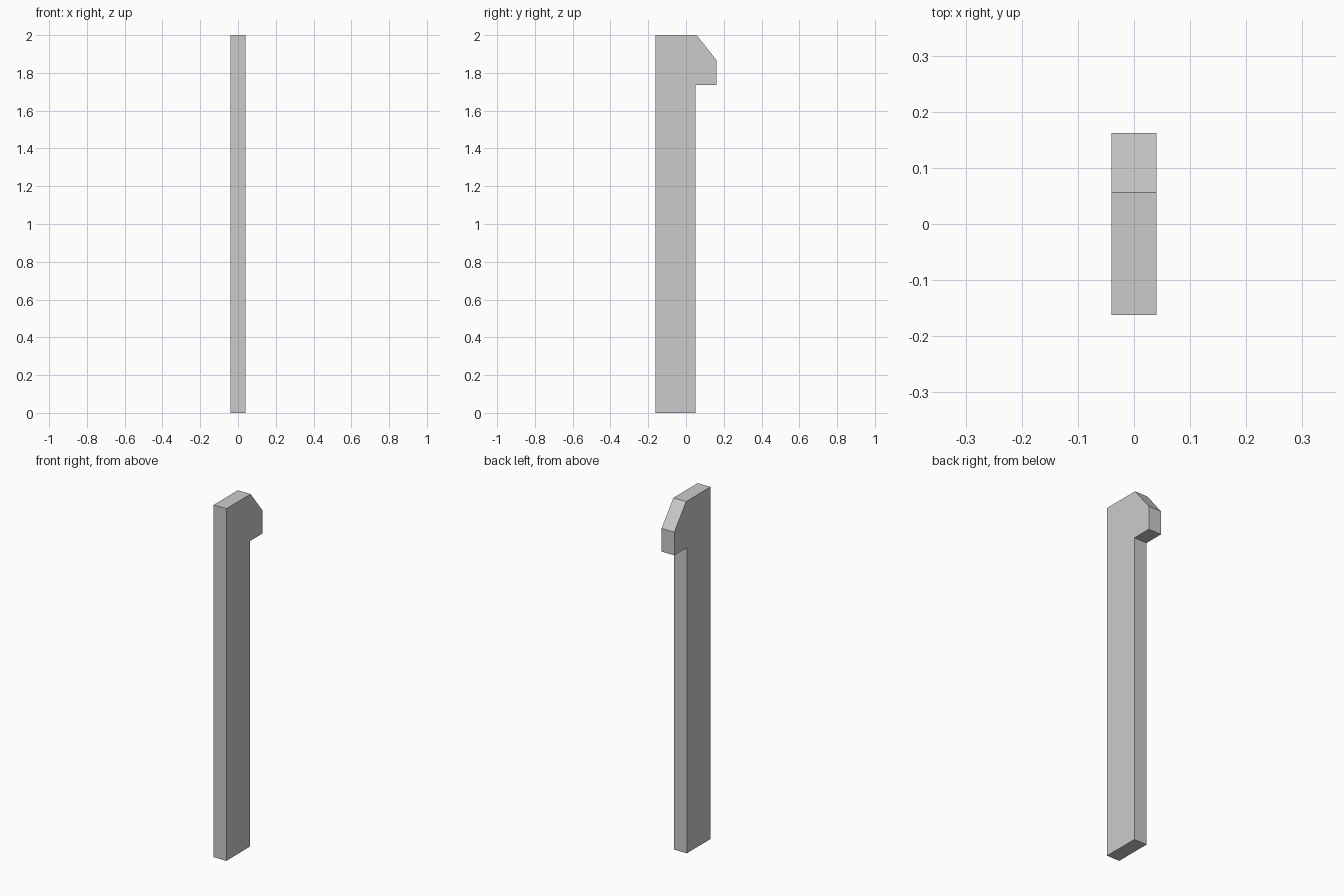
import bpy
import bmesh

if "Cube" in bpy.data.objects:
    bpy.data.objects.remove(bpy.data.objects["Cube"], do_unlink=True)

WIDTH = 0.08

# Plain grey material
grey = bpy.data.materials.new("plain_grey")
grey.use_nodes = True
colour = (0.6, 0.6, 0.6, 1)
grey.diffuse_color = colour
grey.node_tree.nodes["Principled BSDF"].inputs["Base Color"].default_value = colour

# Side profile (y, z): straight post with a chamfered hook at the top back
profile = [(-0.162, 0), (0.05, 0), (0.05, 1.735), (0.162, 1.735),
           (0.162, 1.867), (0.056, 2), (-0.162, 2)]

# Extrude the profile across the width
bm = bmesh.new()
side = bm.faces.new([bm.verts.new((-WIDTH / 2, y, z)) for y, z in profile])
extruded = bmesh.ops.extrude_face_region(bm, geom=[side], use_keep_orig=True)
moved = [g for g in extruded["geom"] if isinstance(g, bmesh.types.BMVert)]
bmesh.ops.translate(bm, verts=moved, vec=(WIDTH, 0, 0))
bmesh.ops.recalc_face_normals(bm, faces=bm.faces)

mesh = bpy.data.meshes.new("hooked_post")
bm.to_mesh(mesh)
bm.free()
mesh.materials.append(grey)
post = bpy.data.objects.new("hooked_post", mesh)
bpy.context.collection.objects.link(post)
